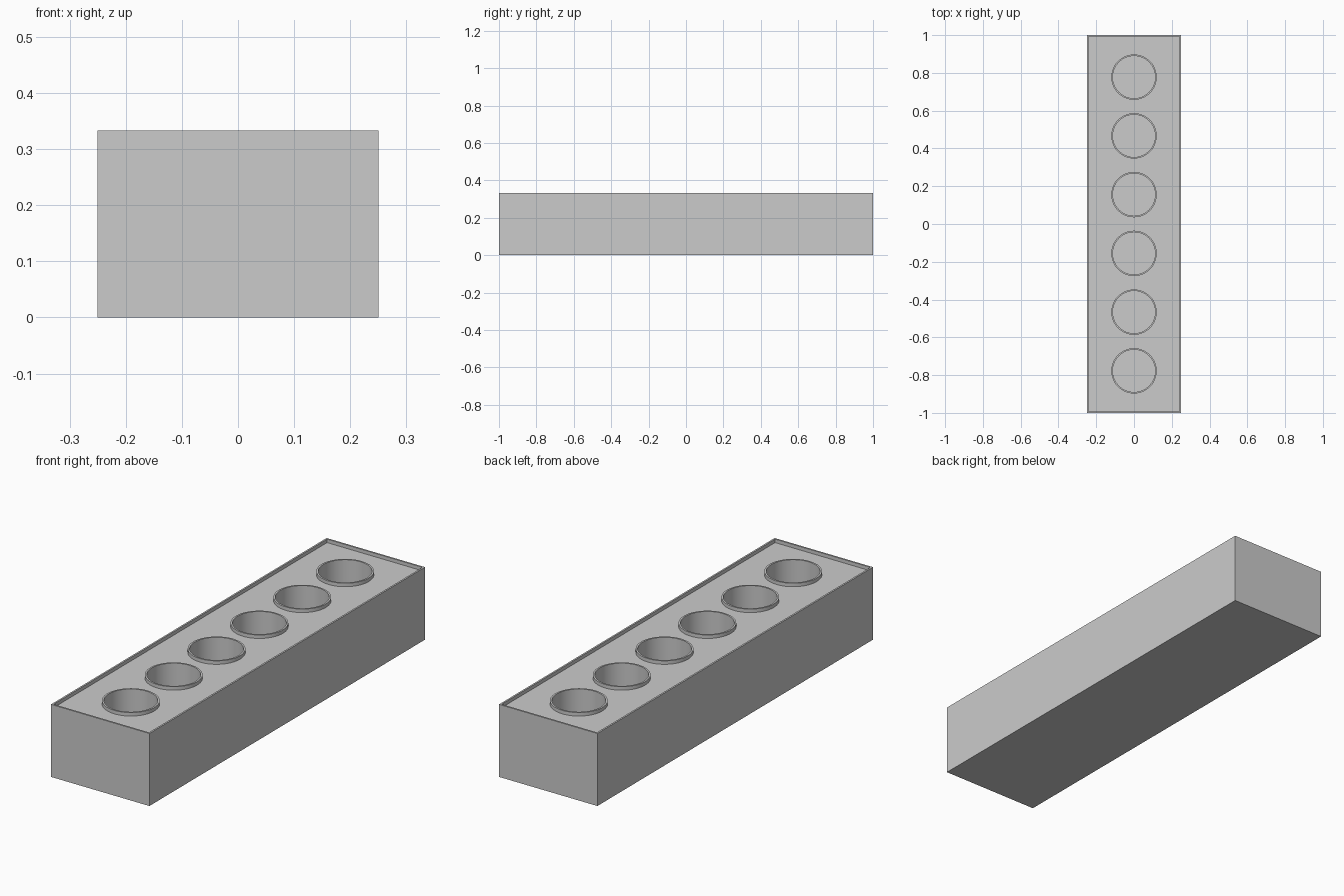
import bpy, bmesh, math
from mathutils import Matrix

if "Cube" in bpy.data.objects:
    bpy.data.objects.remove(bpy.data.objects["Cube"])

W, L, H = 0.5, 2.0, 0.333
RIM, DECK = 0.008, 0.317          # thin rim width, recessed deck height
R_OUT, R_IN, FLOOR = 0.12, 0.112, 0.012
SEG = 64
HOLES = [(i - 2.5) * 0.311 for i in range(6)]


def finish(name, bm):
    bmesh.ops.recalc_face_normals(bm, faces=bm.faces)
    me = bpy.data.meshes.new(name)
    bm.to_mesh(me)
    bm.free()
    ob = bpy.data.objects.new(name, me)
    bpy.context.collection.objects.link(ob)
    return ob


def box(name, sx, sy, z0, z1):
    bm = bmesh.new()
    bmesh.ops.create_cube(bm, size=1, matrix=Matrix.Translation((0, 0, (z0 + z1) / 2))
                          @ Matrix.Diagonal((sx, sy, z1 - z0, 1)))
    return finish(name, bm)


def cut(target, cutter):
    mod = target.modifiers.new("cut", 'BOOLEAN')
    mod.operation, mod.solver, mod.object = 'DIFFERENCE', 'EXACT', cutter
    cutter.hide_render = True
    bpy.context.view_layer.objects.active = target
    bpy.ops.object.modifier_apply(modifier=mod.name)
    bpy.data.objects.remove(cutter)


def smooth(ob):
    bpy.ops.object.select_all(action='DESELECT')
    ob.select_set(True)
    bpy.context.view_layer.objects.active = ob
    bpy.ops.object.shade_smooth_by_angle(angle=math.radians(30))


# Block with a shallow recessed top
block = box("block", W, L, 0, H)
cut(block, box("recess_cutter", W - 2 * RIM, L - 2 * RIM, DECK, H + 0.1))

# Six round wells
bm = bmesh.new()
for y in HOLES:
    bmesh.ops.create_cone(bm, cap_ends=True, segments=SEG, radius1=R_IN, radius2=R_IN,
                          depth=0.5 - FLOOR,
                          matrix=Matrix.Translation((0, y, (0.5 + FLOOR) / 2)))
cut(block, finish("well_cutter", bm))
smooth(block)

# Raised collar around each well
for n, y in enumerate(HOLES):
    bm = bmesh.new()
    loops = []
    for r, z in ((R_IN, DECK), (R_IN, H), (R_OUT, H), (R_OUT, DECK)):
        loops.append([bm.verts.new((r * math.cos(a), y + r * math.sin(a), z))
                      for a in (2 * math.pi * i / SEG for i in range(SEG))])
    for a, b in zip(loops, loops[1:]):
        for i in range(SEG):
            j = (i + 1) % SEG
            bm.faces.new((a[i], a[j], b[j], b[i]))
    collar = finish(f"collar_{n + 1}", bm)
    # Open ring: make sure its top faces up
    top = max(collar.data.polygons, key=lambda p: abs(p.normal.z))
    if top.normal.z < 0:
        collar.data.flip_normals()
    smooth(collar)
